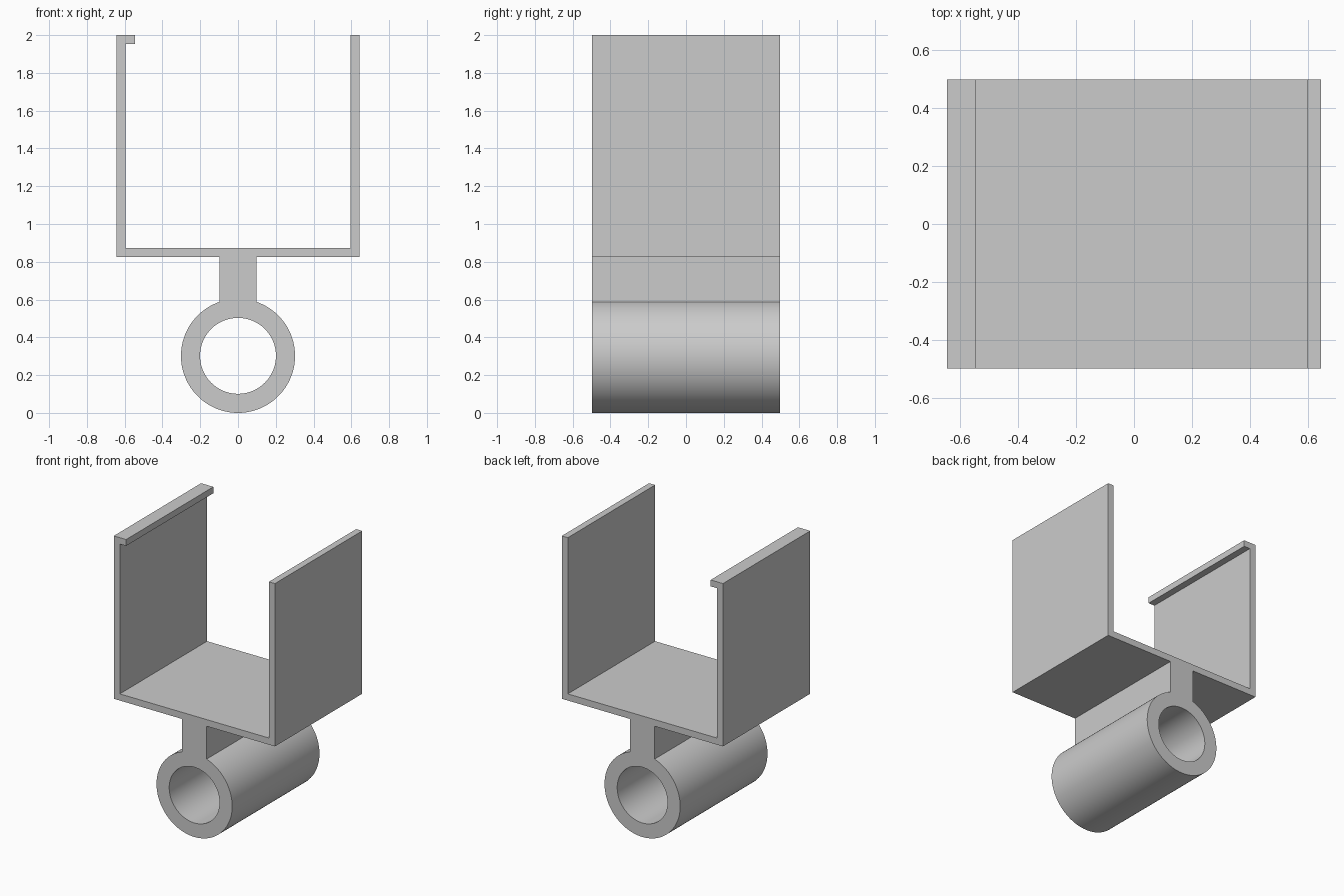
import bpy, bmesh, math

cube = bpy.data.objects.get("Cube")
if cube:
    bpy.data.objects.remove(cube, do_unlink=True)

# Main dimensions
DEPTH = 0.995
HALF_W, WALL = 0.643, 0.048
TOP, FLOOR_LOW, FLOOR_HIGH = 2.0, 0.825, 0.873
LIP_X, LIP_Z = -0.545, 1.954
STEM = 0.098
R_OUT, R_IN = 0.302, 0.201
SEGMENTS = 96

# Material
grey = bpy.data.materials.new("plain grey")
grey.use_nodes = True
colour = (0.6, 0.6, 0.6, 1.0)
grey.diffuse_color = colour
grey.node_tree.nodes["Principled BSDF"].inputs["Base Color"].default_value = colour


def arc(radius, start, end, steps):
    """Points on a circle about the tube axis."""
    angles = [start + (end - start) * i / steps for i in range(steps + 1)]
    return [(radius * math.cos(a), R_OUT + radius * math.sin(a)) for a in angles]


# Outline: tube from the stem's left foot round to its right foot
half = math.asin(STEM / R_OUT)
outline = arc(R_OUT, math.pi / 2 + half, 2.5 * math.pi - half, SEGMENTS)
# Stem and right wall, then channel floor, left wall and hooked lip
inner = HALF_W - WALL
outline += [
    (STEM, FLOOR_LOW), (HALF_W, FLOOR_LOW), (HALF_W, TOP), (inner, TOP),
    (inner, FLOOR_HIGH), (-inner, FLOOR_HIGH), (-inner, LIP_Z), (LIP_X, LIP_Z),
    (LIP_X, TOP), (-HALF_W, TOP), (-HALF_W, FLOOR_LOW), (-STEM, FLOOR_LOW),
]
bore = arc(R_IN, 0, 2 * math.pi, SEGMENTS)[:-1]

# Filled profile with the bore as a hole, extruded along the depth
curve = bpy.data.curves.new("channel_bracket", "CURVE")
curve.dimensions = "2D"
curve.fill_mode = "BOTH"
curve.extrude = DEPTH / 2
for points in (outline, bore):
    spline = curve.splines.new("POLY")
    spline.points.add(len(points) - 1)
    for point, (x, z) in zip(spline.points, points):
        point.co = (x, z, 0, 1)
    spline.use_cyclic_u = True

bracket = bpy.data.objects.new("channel_bracket", curve)
bpy.context.collection.objects.link(bracket)
bracket.rotation_euler.x = math.pi / 2
bpy.ops.object.select_all(action="DESELECT")
bracket.select_set(True)
bpy.context.view_layer.objects.active = bracket
bpy.ops.object.convert(target="MESH")
bpy.ops.object.transform_apply(location=False, rotation=True, scale=False)

# Weld the caps to the sides and face everything outward
bm = bmesh.new()
bm.from_mesh(bracket.data)
bmesh.ops.remove_doubles(bm, verts=bm.verts, dist=0.0001)
bmesh.ops.recalc_face_normals(bm, faces=bm.faces)
bm.to_mesh(bracket.data)
bm.free()

bracket.data.materials.clear()
bracket.data.materials.append(grey)
bpy.ops.object.shade_smooth_by_angle(angle=math.radians(30))
